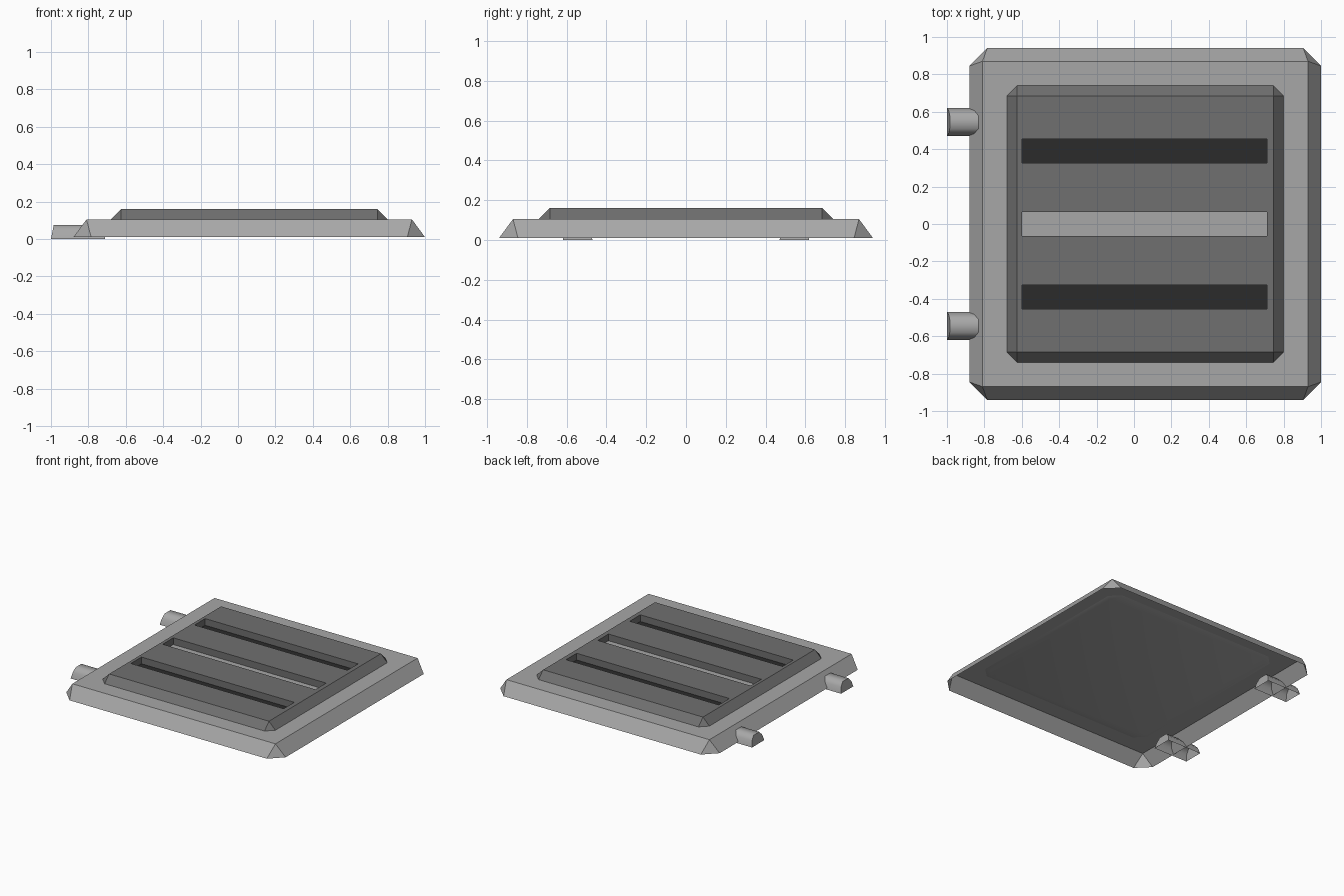
import bpy, bmesh
from math import radians

cube = bpy.data.objects.get("Cube")
if cube:
    bpy.data.objects.remove(cube, do_unlink=True)


def material(name, value):
    m = bpy.data.materials.new(name)
    m.use_nodes = True
    color = (value, value, value, 1)
    m.diffuse_color = color
    m.node_tree.nodes["Principled BSDF"].inputs["Base Color"].default_value = color
    return m


light = material("light grey", 0.39)
mid = material("mid grey", 0.16)
dark = material("slot black", 0.024)


def finish(bm, name, mats, angle):
    bmesh.ops.remove_doubles(bm, verts=bm.verts, dist=0.0001)
    mesh = bpy.data.meshes.new(name)
    bm.to_mesh(mesh)
    bm.free()
    ob = bpy.data.objects.new(name, mesh)
    bpy.context.collection.objects.link(ob)
    for m in mats:
        mesh.materials.append(m)
    bpy.ops.object.select_all(action="DESELECT")
    ob.select_set(True)
    bpy.context.view_layer.objects.active = ob
    bpy.ops.object.shade_smooth_by_angle(angle=radians(angle))
    return ob


def face(bm, points, index=0):
    f = bm.faces.new([bm.verts.new(p) for p in points])
    f.material_index = index
    return f


def octagon(cx, hx, hy, cut, z):
    """Rectangle with cut corners, two points per corner, counter-clockwise."""
    return [(cx - hx, -hy + cut, z), (cx - hx + cut, -hy, z),
            (cx + hx - cut, -hy, z), (cx + hx, -hy + cut, z),
            (cx + hx, hy - cut, z), (cx + hx - cut, hy, z),
            (cx - hx + cut, hy, z), (cx - hx, hy - cut, z)]


def rectangle(cx, hx, hy, z):
    return [(cx - hx, -hy, z), (cx + hx, -hy, z), (cx + hx, hy, z), (cx - hx, hy, z)]


def skirt(bm, low, high):
    """Sloping sides from a cut-corner outline up to a square-cornered one."""
    for i in range(4):
        a, b, c = low[2 * i], low[2 * i + 1], low[(2 * i + 2) % 8]
        face(bm, [a, b, high[i]])
        face(bm, [b, c, high[(i + 1) % 4], high[i]])


CX = 0.06
RIM_Z, TOP_Z = 0.105, 0.16

# Base frame: hollow tray, open underneath
bm = bmesh.new()
top = rectangle(CX, 0.87, 0.87, RIM_Z)
skirt(bm, octagon(CX, 0.94, 0.94, 0.095, 0.01), top)
face(bm, top)
finish(bm, "base_frame", [light], 30)

# Raised panel with three slots
bm = bmesh.new()
skirt(bm, octagon(CX, 0.74, 0.74, 0.055, RIM_Z), rectangle(CX, 0.685, 0.685, TOP_Z))
xs = [CX - 0.685, -0.6, 0.71, CX + 0.685]
ys = [-0.685, -0.455, -0.325, -0.065, 0.065, 0.325, 0.455, 0.685]
floor_z = RIM_Z + 0.003
for i in range(3):
    for j in range(7):
        x0, x1, y0, y1 = xs[i], xs[i + 1], ys[j], ys[j + 1]
        cell = [(x0, y0), (x1, y0), (x1, y1), (x0, y1)]
        if i == 1 and j % 2:
            face(bm, [(x, y, floor_z) for x, y in cell], 1 if j == 3 else 2)
            for k in range(4):
                p, q = cell[k], cell[(k + 1) % 4]
                face(bm, [(*p, TOP_Z), (*q, TOP_Z), (*q, floor_z), (*p, floor_z)])
        else:
            face(bm, [(x, y, TOP_Z) for x, y in cell])
finish(bm, "raised_panel", [mid, light, dark], 30)

# Shallow plate on the underside
bm = bmesh.new()
outer = octagon(CX, 0.74, 0.74, 0.07, RIM_Z - 0.001)
inner = octagon(CX, 0.71, 0.71, 0.06, RIM_Z - 0.009)
for k in range(8):
    n = (k + 1) % 8
    face(bm, [outer[n], outer[k], inner[k], inner[n]])
face(bm, inner[::-1])
finish(bm, "underside_plate", [light], 30)

# Hinges: arched shells, open underneath
for name, cy in (("front_hinge", -0.545), ("back_hinge", 0.545)):
    bm = bmesh.new()
    arch = [(-0.075, 0), (-0.062, 0.045), (-0.035, 0.075),
            (0.035, 0.075), (0.062, 0.045), (0.075, 0)]
    out = [(-1 + 0.2 * z, cy + y, z) for y, z in arch]
    inn = [(-0.71 - 0.2 * z, cy + y, z) for y, z in arch]
    for k in range(5):
        face(bm, [out[k], inn[k], inn[k + 1], out[k + 1]])
    face(bm, out)
    face(bm, inn[::-1])
    finish(bm, name, [light], 50)
